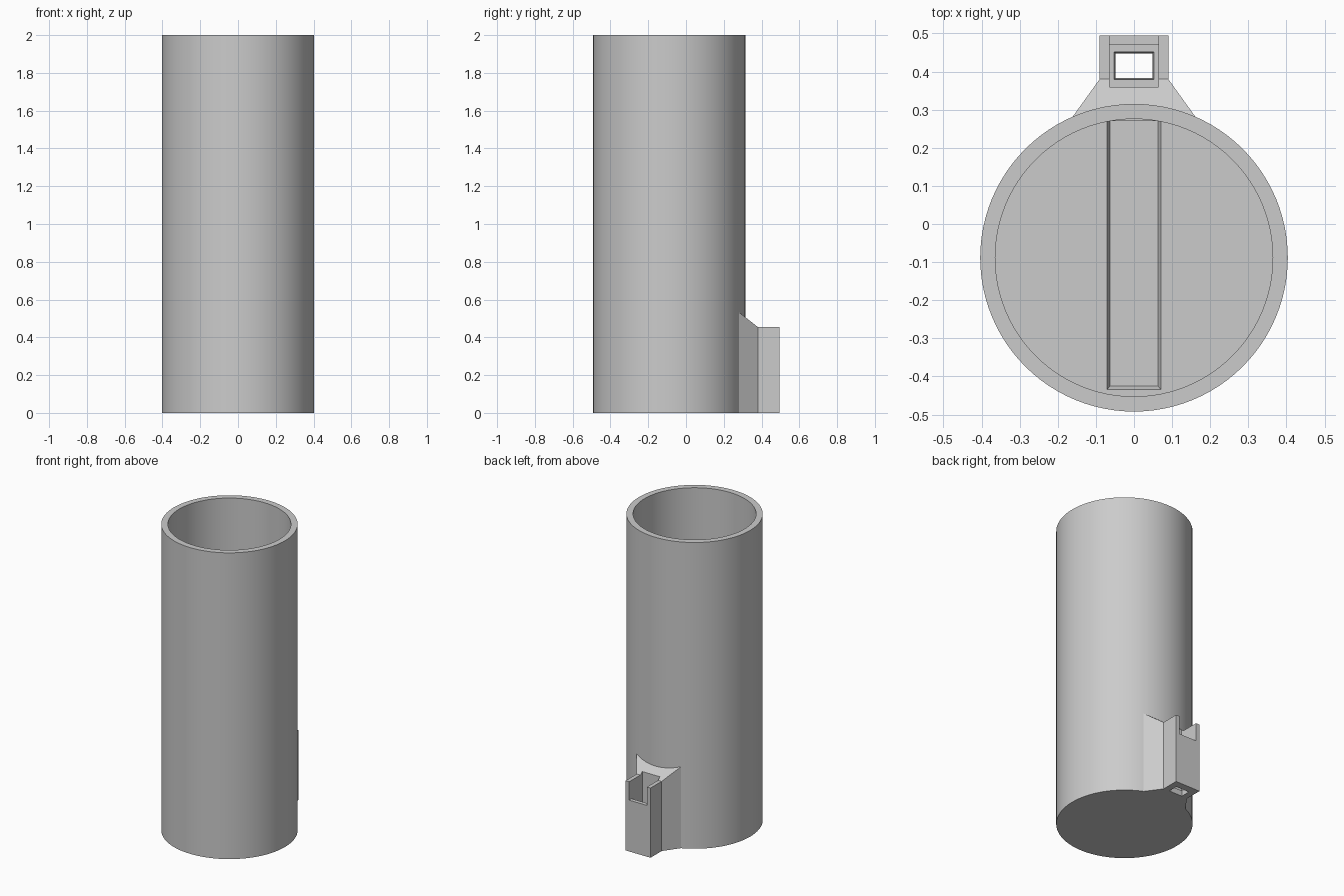
import bpy, bmesh, math

cube = bpy.data.objects.get("Cube")
if cube:
    bpy.data.objects.remove(cube, do_unlink=True)

grey = bpy.data.materials.new("plain grey")
grey.use_nodes = True
colour = (0.6, 0.6, 0.6, 1)
grey.diffuse_color = colour
grey.node_tree.nodes["Principled BSDF"].inputs["Base Color"].default_value = colour

CENTRE_Y = -0.0885
OUTER, INNER, HEIGHT, FLOOR = 0.4035, 0.364, 2.0, 0.04


def finish(name, bm):
    bmesh.ops.recalc_face_normals(bm, faces=bm.faces)
    mesh = bpy.data.meshes.new(name)
    bm.to_mesh(mesh)
    bm.free()
    mesh.materials.append(grey)
    obj = bpy.data.objects.new(name, mesh)
    bpy.context.collection.objects.link(obj)
    return obj


def tapered_box(name, low, high, z0, z1):
    """Box whose bottom and top are (half width, y0, y1) rectangles."""
    bm = bmesh.new()
    rings = []
    for (w, y0, y1), z in ((low, z0), (high, z1)):
        corners = ((-w, y0), (w, y0), (w, y1), (-w, y1))
        rings.append([bm.verts.new((x, y, z)) for x, y in corners])
    for ring in rings:
        bm.faces.new(ring)
    for i in range(4):
        j = (i + 1) % 4
        bm.faces.new((rings[0][i], rings[0][j], rings[1][j], rings[1][i]))
    return finish(name, bm)


def carve(obj, cutters):
    for cutter in cutters:
        cutter.hide_render = True
        mod = obj.modifiers.new("cut", 'BOOLEAN')
        mod.operation, mod.solver, mod.object = 'DIFFERENCE', 'EXACT', cutter
        bpy.context.view_layer.objects.active = obj
        bpy.ops.object.modifier_apply(modifier=mod.name)
        bpy.data.objects.remove(cutter, do_unlink=True)


# Cup: lathed wall with a closed floor
bm = bmesh.new()
profile = [(0, 0), (OUTER, 0), (OUTER, HEIGHT), (INNER, HEIGHT), (INNER, FLOOR), (0, FLOOR)]
verts = [bm.verts.new((r, 0, z)) for r, z in profile]
edges = [bm.edges.new(pair) for pair in zip(verts, verts[1:])]
bmesh.ops.spin(bm, geom=verts + edges, cent=(0, 0, 0), axis=(0, 0, 1),
               angle=math.tau, steps=96, use_duplicate=False)
bmesh.ops.remove_doubles(bm, verts=bm.verts, dist=0.0001)
bmesh.ops.translate(bm, verts=bm.verts, vec=(0, CENTRE_Y, 0))
cup = finish("cup", bm)

# Shallow channel with sloped sides across the cup floor
carve(cup, [tapered_box("floor_channel", (0.063, -0.425, 0.27),
                        (0.071, -0.435, 0.27), 0.02, FLOOR + 0.0005)])

# Bracket: flared root with a sloping top, then an upright block
bm = bmesh.new()
rows = [[bm.verts.new((s * w, y, 0)) for s in (-1, 1)]
        for w, y in ((0.162, 0.28), (0.09, 0.38), (0.09, 0.495))]
base = [bm.faces.new((a[0], a[1], b[1], b[0])) for a, b in zip(rows, rows[1:])]
top = bmesh.ops.extrude_face_region(bm, geom=base, use_keep_orig=True)
for v in top["geom"]:
    if isinstance(v, bmesh.types.BMVert):
        v.co.z = 0.455 + max(0, 0.38 - v.co.y) * 0.78
bracket = finish("bracket", bm)

# Pocket, lowered rear wall and tapered drain hole
carve(bracket, [
    tapered_box("pocket", (0.064, 0.36, 0.47), (0.064, 0.36, 0.47), 0.04, 0.7),
    tapered_box("rear_notch", (0.064, 0.45, 0.6), (0.064, 0.45, 0.6), 0.335, 0.7),
    tapered_box("drain_hole", (0.047, 0.384, 0.446), (0.053, 0.378, 0.452), -0.01, 0.05),
])

# Smooth the round wall, keep edges crisp
bpy.ops.object.select_all(action='DESELECT')
for obj in (cup, bracket):
    obj.select_set(True)
bpy.context.view_layer.objects.active = cup
bpy.ops.object.shade_smooth_by_angle(angle=math.radians(30))
